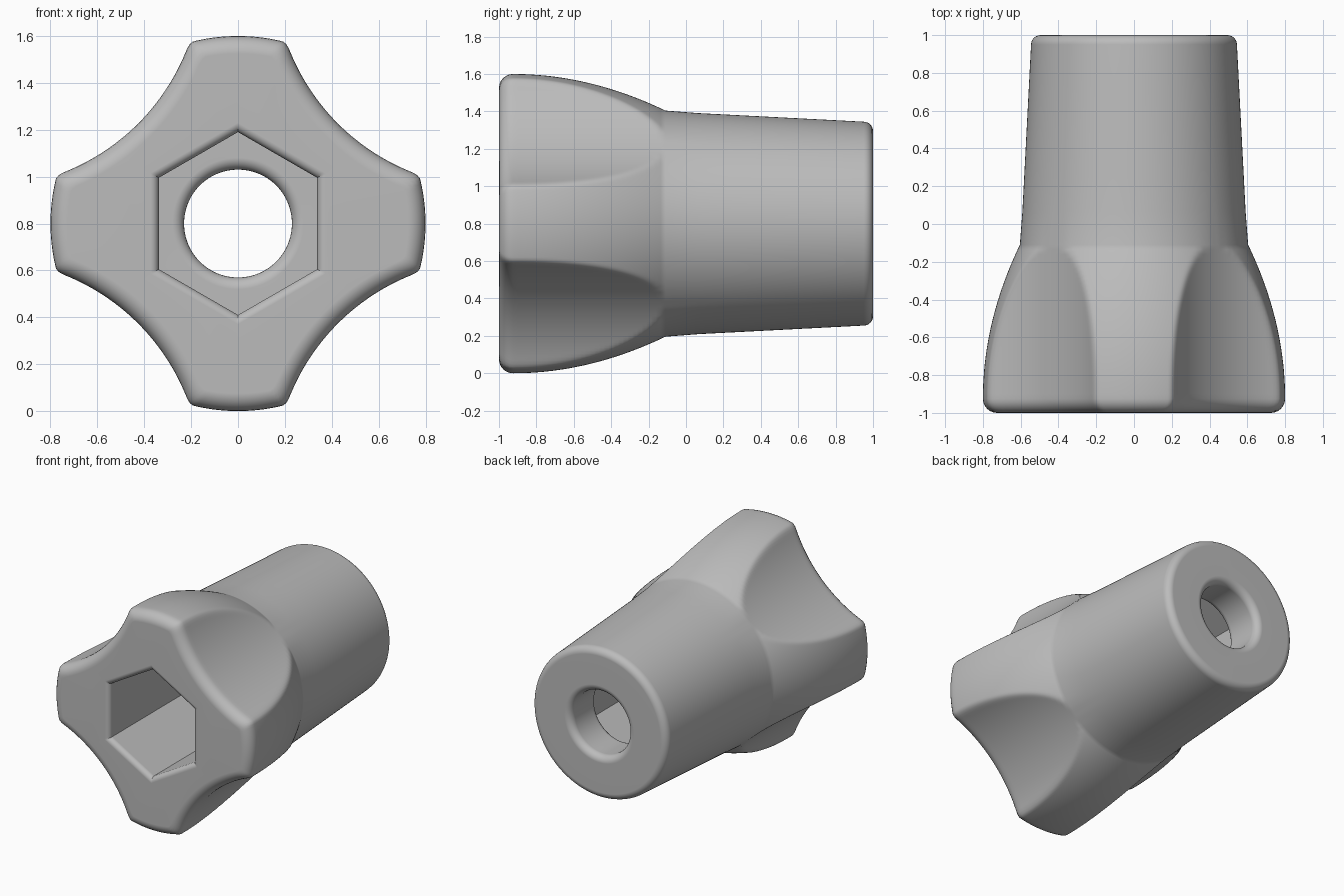
import bpy, bmesh
from math import sin, cos, pi, sqrt, radians

if "Cube" in bpy.data.objects:
    bpy.data.objects.remove(bpy.data.objects["Cube"], do_unlink=True)

N = 360          # points around the axis
CENTRE_Z = 0.8
FRONT_FILLET = 0.075
SCALLOP_R = 0.93
WAIST = 0.603    # nearest approach of the scallops to the axis
FLARE_R = 1.8    # radius of the grip's curved side


def arc(steps=6):
    return [i * pi / 2 / steps for i in range(steps + 1)]


def round_section(r):
    return lambda a: r


def hex_section(apothem):
    return lambda a: apothem / cos(a % (pi / 3) - pi / 6)


def grip_section(body, inset=0.0):
    """Round body with four scallops, softly blended where they meet."""
    k = max(0.001, 0.03 * (body - 0.6) / 0.2)
    dist, rad = WAIST + SCALLOP_R, SCALLOP_R + inset
    r0 = body - inset

    def radius(a):
        b = a % (pi / 2) - pi / 4
        disc = rad ** 2 - (dist * sin(b)) ** 2
        if disc <= 0:
            return r0
        r1 = dist * cos(b) - sqrt(disc)
        h = max(k - abs(r0 - r1), 0) / k
        return min(r0, r1) - h * h * k / 4
    return radius


rings = []       # (y, section) from the front rim, over the outside, and back through the bore

# Rounded front rim of the grip
for t in arc():
    rings.append((-1 + FRONT_FILLET * (1 - cos(t)),
                  grip_section(0.8, FRONT_FILLET * (1 - sin(t)))))
# Flared, scalloped grip
y0 = -1 + FRONT_FILLET
for i in range(1, 33):
    y = y0 + (-0.11 - y0) * i / 32
    rings.append((y, grip_section(0.8 - (y - y0) ** 2 / (2 * FLARE_R) * 1.06)))
# Tapered shank with a rounded end
for i in range(1, 7):
    s = i / 6
    rings.append((-0.11 + 1.06 * s, round_section(0.6 - 0.055 * s)))
for t in arc()[1:]:
    rings.append((0.95 + 0.05 * sin(t), round_section(0.495 + 0.05 * cos(t))))
# Through hole, rounded at both mouths
for t in arc():
    rings.append((1 - 0.05 * (1 - cos(t)), round_section(0.28 - 0.05 * sin(t))))
for t in arc():
    rings.append((0.75 - 0.05 * sin(t), round_section(0.28 - 0.05 * cos(t))))
# Hexagonal socket with a rounded mouth
rings.append((0.70, hex_section(0.338)))
for t in arc():
    rings.append((-0.965 - 0.035 * sin(t), hex_section(0.338 + 0.035 * (1 - cos(t)))))

# Skin the rings into one closed surface
bm = bmesh.new()
loops = []
for y, section in rings:
    loop = []
    for j in range(N):
        a = 2 * pi * j / N
        r = section(a)
        loop.append(bm.verts.new((r * sin(a), y, CENTRE_Z + r * cos(a))))
    loops.append(loop)
for i, lo in enumerate(loops):
    hi = loops[(i + 1) % len(loops)]
    for j in range(N):
        k = (j + 1) % N
        bm.faces.new((lo[j], lo[k], hi[k], hi[j]))
bmesh.ops.recalc_face_normals(bm, faces=bm.faces)
mesh = bpy.data.meshes.new("socket_knob")
bm.to_mesh(mesh)
bm.free()
knob = bpy.data.objects.new("socket_knob", mesh)
bpy.context.collection.objects.link(knob)

# Plain grey material
grey = bpy.data.materials.new("plain_grey")
grey.use_nodes = True
colour = (0.5, 0.5, 0.5, 1)
grey.diffuse_color = colour
grey.node_tree.nodes["Principled BSDF"].inputs["Base Color"].default_value = colour
mesh.materials.append(grey)

# Smooth shading with crisp socket edges and flat end faces
bpy.ops.object.select_all(action='DESELECT')
knob.select_set(True)
bpy.context.view_layer.objects.active = knob
bpy.ops.object.shade_smooth_by_angle(angle=radians(25))
weighted = knob.modifiers.new("flat_ends", 'WEIGHTED_NORMAL')
weighted.keep_sharp = True
